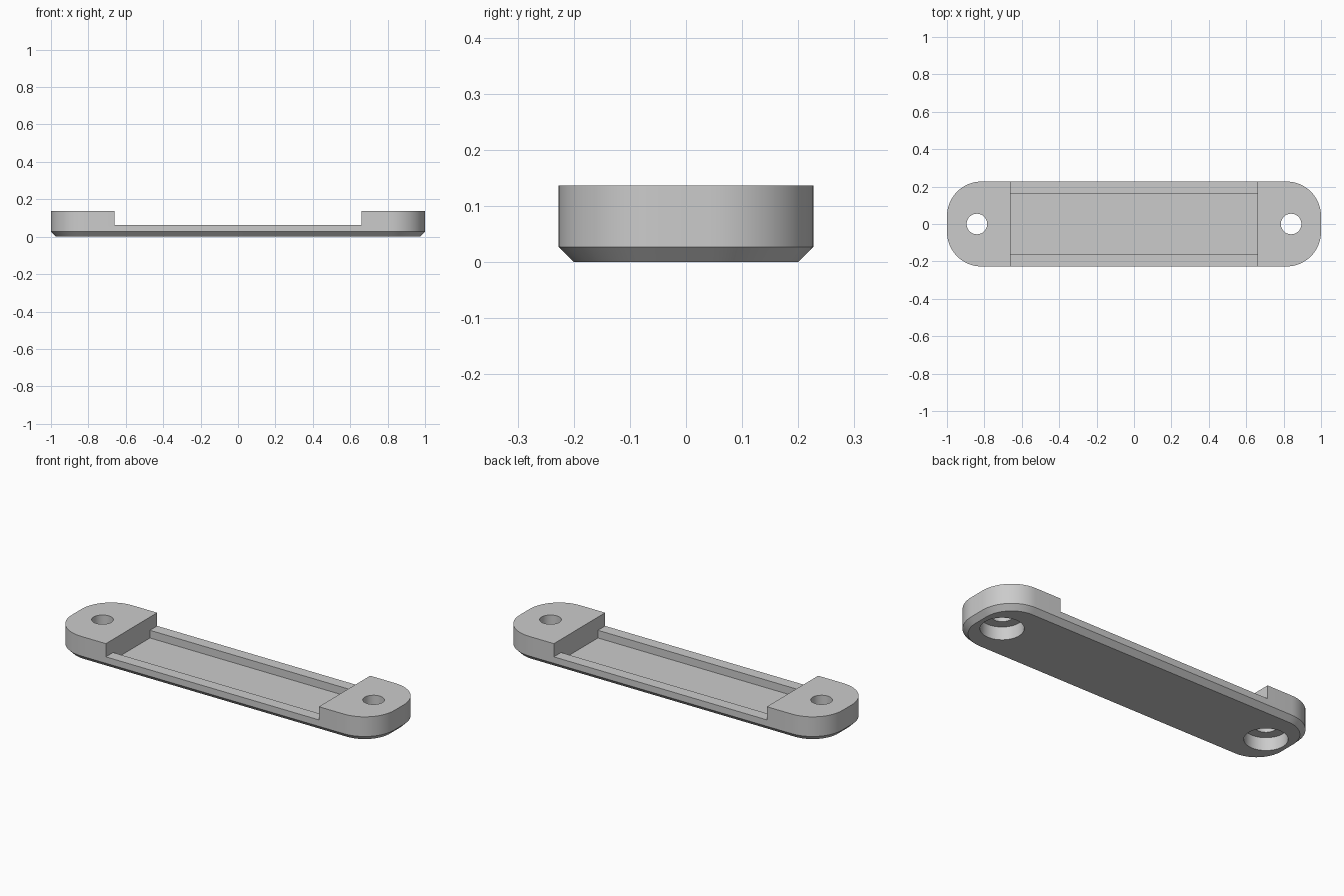
import bpy, bmesh, math

cube = bpy.data.objects.get("Cube")
if cube:
    bpy.data.objects.remove(cube, do_unlink=True)

HALF_X, HALF_Y, RADIUS = 1.0, 0.227, 0.185
TOP, CHAMFER = 0.137, 0.027
SLOT_X, RAIL_Z, POCKET_Y, FLOOR_Z = 0.66, 0.063, 0.163, 0.02
HOLE_X, HOLE_R, BORE_R, BORE_Z = 0.84, 0.055, 0.108, 0.072

gray = bpy.data.materials.new("light_gray")
gray.use_nodes = True
gray.diffuse_color = (0.6, 0.6, 0.6, 1)
gray.node_tree.nodes["Principled BSDF"].inputs["Base Color"].default_value = (0.6, 0.6, 0.6, 1)


def loft(name, loops):
    """Closed solid through a stack of matching point loops."""
    bm = bmesh.new()
    rings = [[bm.verts.new(p) for p in loop] for loop in loops]
    n = len(rings[0])
    for a, b in zip(rings, rings[1:]):
        for i in range(n):
            j = (i + 1) % n
            bm.faces.new((a[i], a[j], b[j], b[i]))
    bm.faces.new(rings[0][::-1])
    bm.faces.new(rings[-1])
    bmesh.ops.recalc_face_normals(bm, faces=bm.faces)
    mesh = bpy.data.meshes.new(name)
    bm.to_mesh(mesh)
    bm.free()
    mesh.materials.append(gray)
    obj = bpy.data.objects.new(name, mesh)
    bpy.context.collection.objects.link(obj)
    return obj


def rounded_outline(inset, z, steps=16):
    r = RADIUS - inset
    points = []
    for k, (sx, sy) in enumerate([(1, 1), (-1, 1), (-1, -1), (1, -1)]):
        for i in range(steps + 1):
            a = (k + i / steps) * math.pi / 2
            points.append((sx * (HALF_X - RADIUS) + r * math.cos(a),
                           sy * (HALF_Y - RADIUS) + r * math.sin(a), z))
    return points


def circle(x, r, z, n=48):
    return [(x + r * math.cos(i * math.tau / n), r * math.sin(i * math.tau / n), z)
            for i in range(n)]


# Rounded bar with a chamfered underside
bar = loft("mounting_bar", [rounded_outline(CHAMFER, 0),
                            rounded_outline(0, CHAMFER),
                            rounded_outline(0, TOP)])

# Stepped slot: lowered side rails with a deeper pocket between them
half = [(POCKET_Y, FLOOR_Z), (POCKET_Y, RAIL_Z), (0.4, RAIL_Z), (0.4, 0.3)]
section = half + [(-y, z) for y, z in reversed(half)]
cutters = [loft("slot_cutter", [[(x, y, z) for y, z in section]
                                for x in (-SLOT_X, SLOT_X)])]

# Screw holes, counterbored from below
for side, x in (("left", HOLE_X), ("right", -HOLE_X)):
    cutters.append(loft(side + "_hole_cutter", [
        circle(x, BORE_R, -0.1), circle(x, BORE_R, BORE_Z),
        circle(x, HOLE_R, BORE_Z), circle(x, HOLE_R, 0.3)]))

bpy.context.view_layer.objects.active = bar
for cutter in cutters:
    cutter.hide_render = True
    mod = bar.modifiers.new(cutter.name, 'BOOLEAN')
    mod.operation = 'DIFFERENCE'
    mod.solver = 'EXACT'
    mod.object = cutter
    bpy.ops.object.modifier_apply(modifier=mod.name)
    bpy.data.objects.remove(cutter, do_unlink=True)

# Smooth the curved walls, keep the crisp edges
bpy.ops.object.select_all(action='DESELECT')
bar.select_set(True)
bpy.ops.object.shade_smooth_by_angle(angle=math.radians(30))
